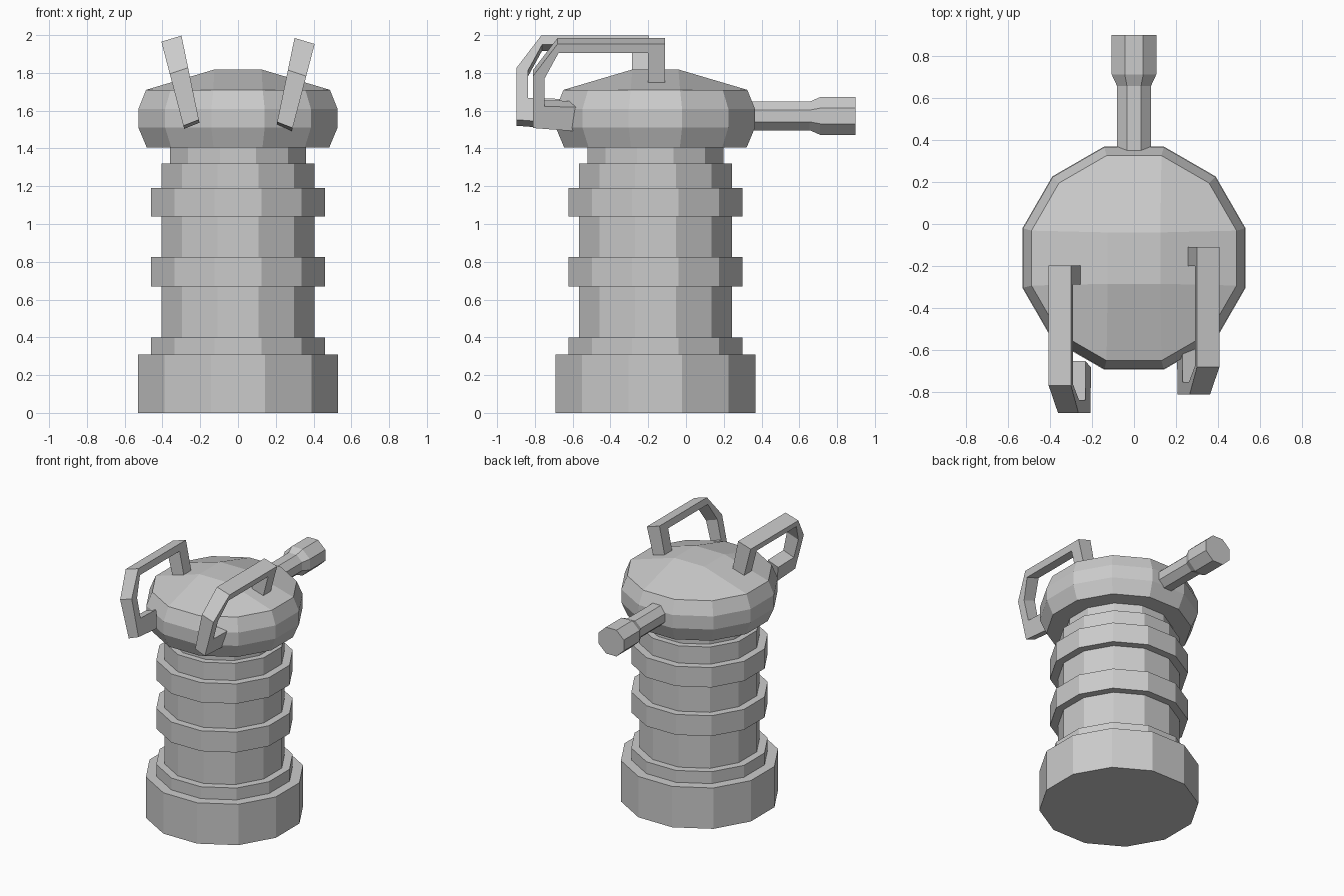
import bpy, bmesh
from math import cos, sin, pi, radians
from mathutils import Vector

if "Cube" in bpy.data.objects:
    bpy.data.objects.remove(bpy.data.objects["Cube"])

CY = -0.162  # centre of the body in y


def finish(name, bm):
    bmesh.ops.recalc_face_normals(bm, faces=bm.faces)
    me = bpy.data.meshes.new(name)
    bm.to_mesh(me)
    bm.free()
    ob = bpy.data.objects.new(name, me)
    bpy.context.collection.objects.link(ob)
    return ob


def loft(bm, rings):
    rings = [[bm.verts.new(p) for p in r] for r in rings]
    for a, b in zip(rings, rings[1:]):
        n = len(a)
        for i in range(n):
            j = (i + 1) % n
            bm.faces.new((a[i], a[j], b[j], b[i]))
    return rings


def ring12(half, z):
    """12-sided ring with flats facing the axes, half = centre to flat."""
    r = half / cos(pi / 12)
    return [Vector((r * cos(pi / 12 + i * pi / 6), CY + r * sin(pi / 12 + i * pi / 6), z))
            for i in range(12)]


# Stepped, ribbed column
bm = bmesh.new()
steps = [(0.53, 0, 0.31), (0.46, 0.31, 0.40), (0.405, 0.40, 0.67), (0.46, 0.67, 0.825),
         (0.405, 0.825, 1.04), (0.46, 1.04, 1.19), (0.405, 1.19, 1.32), (0.36, 1.32, 1.41)]
rings = loft(bm, [ring12(h, z) for h, z0, z1 in steps for z in (z0, z1)])
bm.faces.new(rings[0])
bm.faces.new(rings[-1])
finish("ribbed_column", bm)

# Domed head: faceted rim closed by a three-by-three grid of faces
bm = bmesh.new()
rings = loft(bm, [ring12(h, z) for h, z in
                  ((0.483, 1.405), (0.527, 1.51), (0.527, 1.61), (0.487, 1.71))])
bm.faces.new(rings[0])
o = rings[-1]
c = [bm.verts.new((sx * 0.125, CY + sy * 0.122, 1.818))
     for sx, sy in ((1, 1), (-1, 1), (-1, -1), (1, -1))]
for q in range(4):
    bm.faces.new((o[3 * q], o[3 * q + 1], o[3 * q + 2], c[q]))
    bm.faces.new((o[3 * q + 2], o[(3 * q + 3) % 12], c[(q + 1) % 4], c[q]))
bm.faces.new(c)
finish("domed_head", bm)

# Rear nozzle with a flared end
bm = bmesh.new()
rings = loft(bm, [[(s * 1.06 * cos(pi / 8 + i * pi / 4), y, 1.572 + s * sin(pi / 8 + i * pi / 4))
                   for i in range(8)]
                  for y, s in ((0.28, 0.082), (0.655, 0.082), (0.71, 0.108), (0.897, 0.108))])
bm.faces.new(rings[0])
bm.faces.new(rings[-1])
finish("rear_nozzle", bm)

# Leaning handles: side profile (y, z) swept between inner and outer planes
profile = [(-0.11, 1.72), (-0.11, 1.985), (-0.68, 1.985), (-0.81, 1.815), (-0.81, 1.54),
           (-0.595, 1.524), (-0.565, 1.65), (-0.75, 1.655), (-0.75, 1.80), (-0.675, 1.937),
           (-0.20, 1.937), (-0.20, 1.72)]
for name, side, dy, dz in (("right_handle", 1, 0, 0), ("left_handle", -1, -0.087, 0.012)):
    bm = bmesh.new()
    inner = [(side * (0.204 + 0.207 * (z - 1.524)), y + dy, z + dz) for y, z in profile]
    outer = [(side * (0.285 + 0.262 * (z - 1.524)), y + dy, z - 0.032 + dz) for y, z in profile]
    rings = loft(bm, [inner, outer])
    bm.faces.new(rings[0])
    bm.faces.new(rings[1])
    finish(name, bm)
